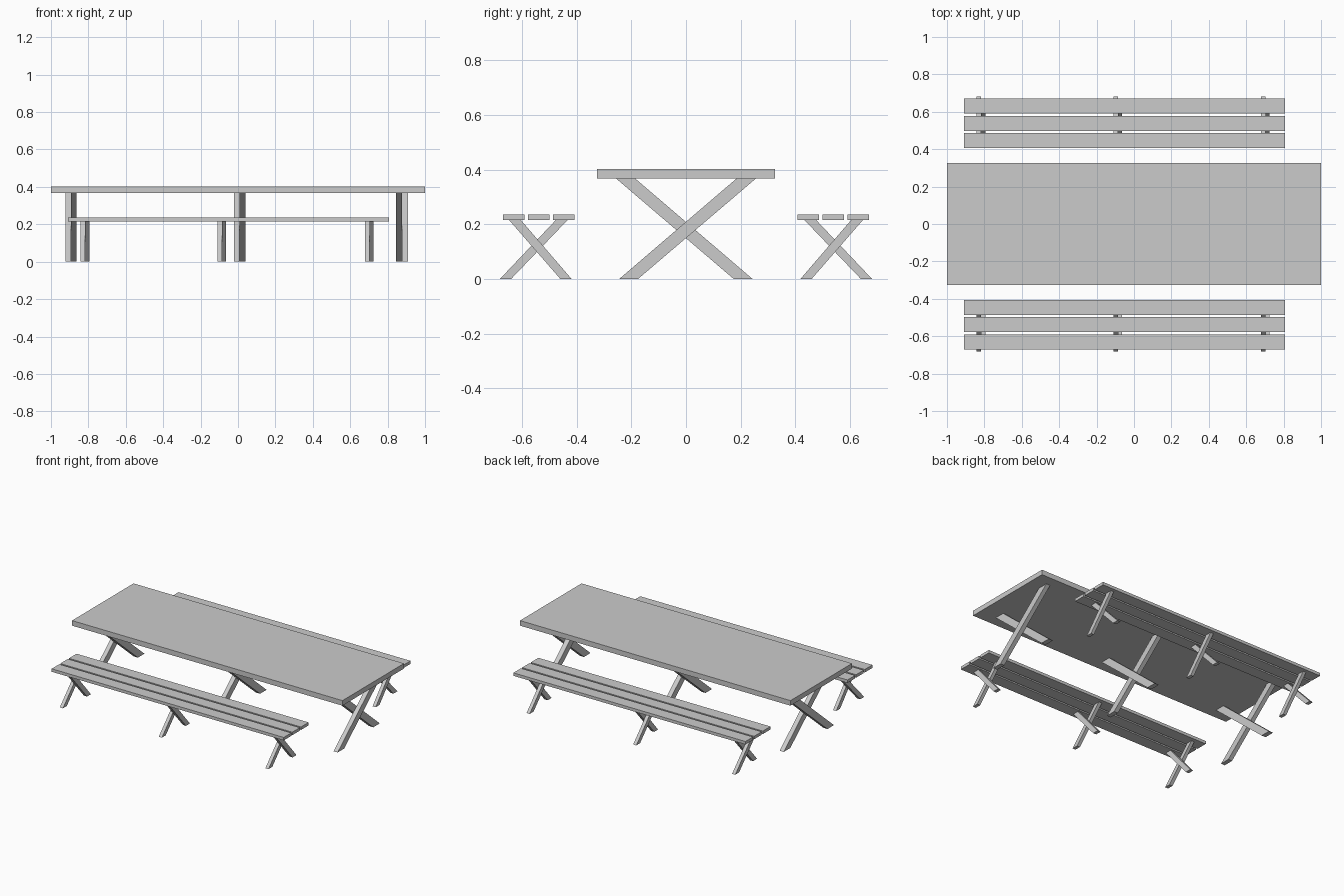
import bpy
import bmesh

cube = bpy.data.objects.get("Cube")
if cube:
    bpy.data.objects.remove(cube, do_unlink=True)

# One plain grey for the whole set
grey = bpy.data.materials.new("plain grey")
grey.use_nodes = True
colour = (0.6, 0.6, 0.6, 1.0)
grey.diffuse_color = colour
grey.node_tree.nodes["Principled BSDF"].inputs["Base Color"].default_value = colour


def prism(name, x0, x1, profile):
    """Extrude a (y, z) outline from x0 to x1."""
    bm = bmesh.new()
    face = bm.faces.new([bm.verts.new((x0, y, z)) for y, z in profile])
    moved = bmesh.ops.extrude_face_region(bm, geom=[face])["geom"]
    verts = [v for v in moved if isinstance(v, bmesh.types.BMVert)]
    bmesh.ops.translate(bm, verts=verts, vec=(x1 - x0, 0, 0))
    bmesh.ops.recalc_face_normals(bm, faces=bm.faces)
    mesh = bpy.data.meshes.new(name)
    bm.to_mesh(mesh)
    bm.free()
    mesh.materials.append(grey)
    obj = bpy.data.objects.new(name, mesh)
    bpy.context.collection.objects.link(obj)
    return obj


def board(name, x0, x1, y0, y1, z0, z1):
    return prism(name, x0, x1, [(y0, z0), (y1, z0), (y1, z1), (y0, z1)])


def leg(name, x0, x1, foot, head, height, side=1):
    """Slanted leg cut level at floor and top; side mirrors it in y."""
    outline = [(foot[0], 0), (foot[1], 0), (head[1], height), (head[0], height)]
    return prism(name, x0, x1, [(side * y, z) for y, z in outline])


# Table top
board("table_top", -1, 1, -0.325, 0.325, 0.368, 0.402)

# Crossed table legs, the right-hand pair swapped side for side
table_legs = [("right", -0.923, -0.894, -0.863),
              ("middle", -0.021, 0.009, 0.04),
              ("left", 0.908, 0.878, 0.846)]
for place, outer, joint, inner in table_legs:
    leg(f"table_{place}_rising_leg", outer, joint,
        (-0.245, -0.176), (0.185, 0.256), 0.368)
    leg(f"table_{place}_falling_leg", joint, inner,
        (0.175, 0.244), (-0.256, -0.186), 0.368)

# Benches, mirrored front to back
for bench, side in (("front", 1), ("back", -1)):
    for i in range(3):
        y = -0.63 + i * 0.0915
        ends = sorted((side * (y - 0.04), side * (y + 0.04)))
        board(f"{bench}_bench_slat_{i + 1}", -0.909, 0.807, *ends, 0.216, 0.236)
    for place, x in (("right", -0.818), ("middle", -0.086), ("left", 0.702)):
        leg(f"{bench}_bench_{place}_outer_leg", x - 0.023, x,
            (-0.681, -0.64), (-0.476, -0.433), 0.216, side)
        leg(f"{bench}_bench_{place}_inner_leg", x, x + 0.023,
            (-0.459, -0.418), (-0.647, -0.604), 0.216, side)
